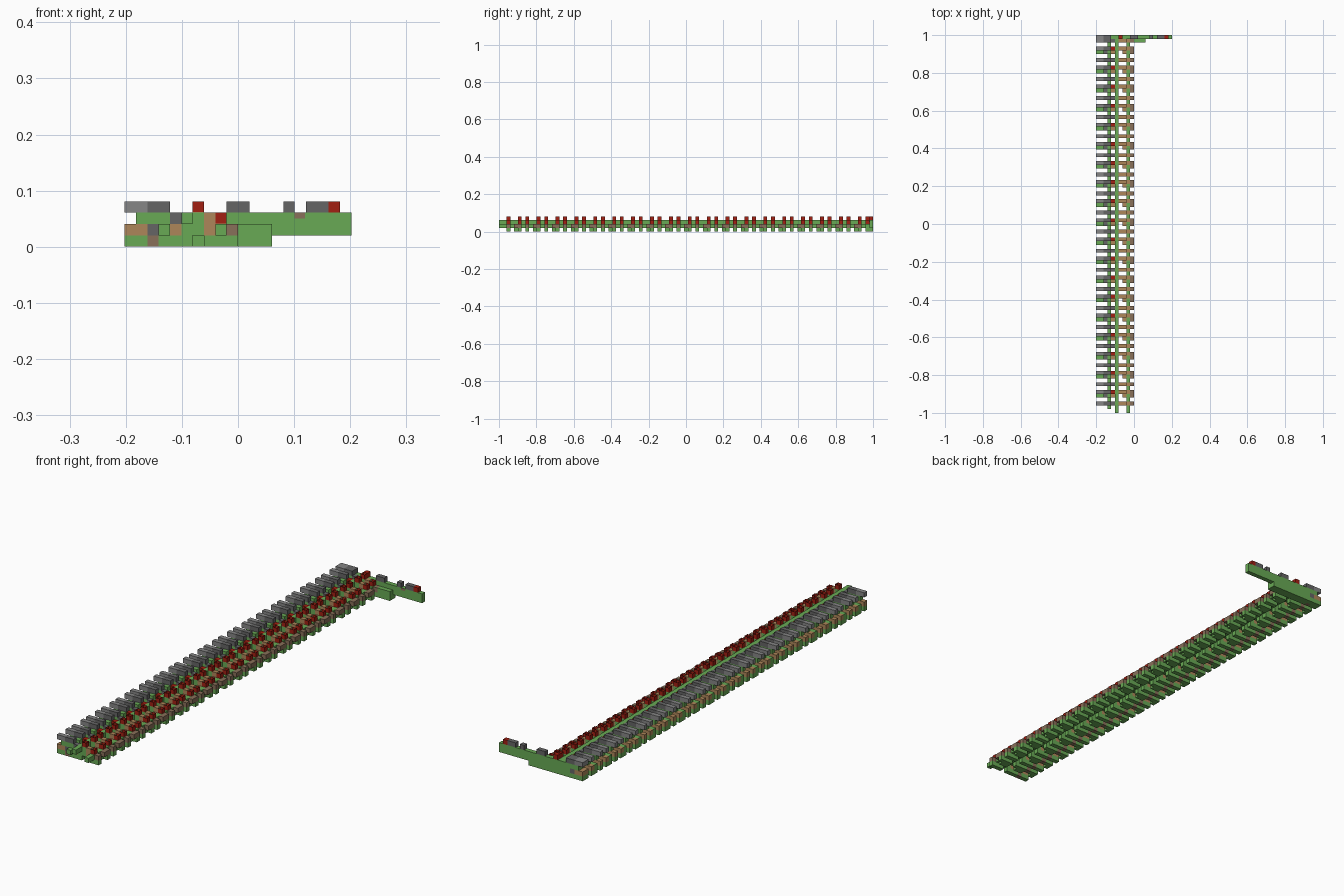
import bpy, bmesh
from mathutils import Vector

if "Cube" in bpy.data.objects:
    bpy.data.objects.remove(bpy.data.objects["Cube"], do_unlink=True)

U = 2 / 99            # one block
ORIGIN = Vector((-10 * U, -1, 0))
LAST = 98             # rearmost row


def material(name, rgb):
    m = bpy.data.materials.new(name)
    m.use_nodes = True
    colour = (*rgb, 1)
    m.diffuse_color = colour
    m.node_tree.nodes["Principled BSDF"].inputs["Base Color"].default_value = colour
    return m


MATS = {
    "G": material("green", (0.14, 0.40, 0.09)),
    "L": material("light grey", (0.24, 0.24, 0.24)),
    "D": material("dark grey", (0.13, 0.13, 0.13)),
    "R": material("red", (0.36, 0.014, 0.006)),
    "T": material("tan", (0.42, 0.24, 0.10)),
    "B": material("brown", (0.25, 0.16, 0.10)),
}
ORDER = list(MATS)


class Part:
    """Collects blocks on the grid into one flat-shaded object."""

    def __init__(self, name):
        self.name, self.bm = name, bmesh.new()

    def box(self, x, y, z, size, key, open_top=False):
        verts = bmesh.ops.create_cube(self.bm, size=1)["verts"]
        for v in verts:
            v.co = ORIGIN + Vector((x + (v.co.x + .5) * size[0],
                                    y + (v.co.y + .5) * size[1],
                                    z + (v.co.z + .5) * size[2])) * U
        faces = {f for v in verts for f in v.link_faces}
        for f in faces:
            f.material_index = ORDER.index(key)
        if open_top:
            self.bm.normal_update()
            lid = [f for f in faces if abs(f.normal.z) > .9]
            bmesh.ops.delete(self.bm, geom=lid, context="FACES")

    def row(self, text, y, z, start=0):
        """Lay a row of blocks along x, one box per run of equal letters."""
        i = 0
        while i < len(text):
            j = i
            while j < len(text) and text[j] == text[i]:
                j += 1
            if text[i] in MATS:
                self.box(start + i, y, z, (j - i, 1, 1), text[i])
            i = j

    def finish(self):
        mesh = bpy.data.meshes.new(self.name)
        self.bm.to_mesh(mesh)
        self.bm.free()
        for m in MATS.values():
            mesh.materials.append(m)
        bpy.context.collection.objects.link(bpy.data.objects.new(self.name, mesh))


# Long rails running front to back
rails = Part("long_rails")
rails.box(5, 0, 2, (1, 98, 1), "G")
rails.box(8, 0, 1, (1, 98, 1), "G")
rails.box(3, 1, 1, (1, 97, 1), "G")
rails.finish()

# Cross bars: two in every five rows, layers listed bottom to top
THIN = ("GGBGGG GGG", "TTDGTGGTGB", " GGGD GT", "LLDD")
WIDE = ("GGBGGG GGG", "TTDGTGGTGB", " GGGR GT", "LLDD")
FRONT_OF_WIDE = ("G  GG  GG", "GG GTG TGB", "  DG G")

bars = Part("cross_bars")
torches = Part("red_torches")
for start in range(0, LAST, 5):
    for offset, layers in ((2, THIN), (4, FRONT_OF_WIDE), (5, WIDE)):
        y = start + offset
        if y > LAST - 1:
            continue
        for z, text in enumerate(layers):
            bars.row(text, y, z)
        if offset != 4:
            torches.box(6, y, 3, (1, 1, 1), "R", True)
            torches.box(8, y, 2, (1, 1, 1), "R", True)
            # caps below the open torches
            bars.box(6, y, 2, (1, 1, 1), "G")
            bars.box(6, y, 3, (1, 1, .05), "T")
            bars.box(8, y, 2, (1, 1, .05), "T")
bars.finish()
torches.finish()

# Side arm across the back
arm = Part("back_arm")
ARM = ("GG" + "G" * 11, "TTD" + "G" * 17, " " + "G" * 19,
       "LLDD  R  DD   D DDR")
for z, text in enumerate(ARM):
    arm.row(text, LAST, z)
arm.row("G" * 10, LAST - 1, 0, 3)
arm.row("G" * 10, LAST - 1, 1, 3)
arm.box(15, LAST - .02, 2.5, (.9, .1, .5), "B")
arm.finish()
